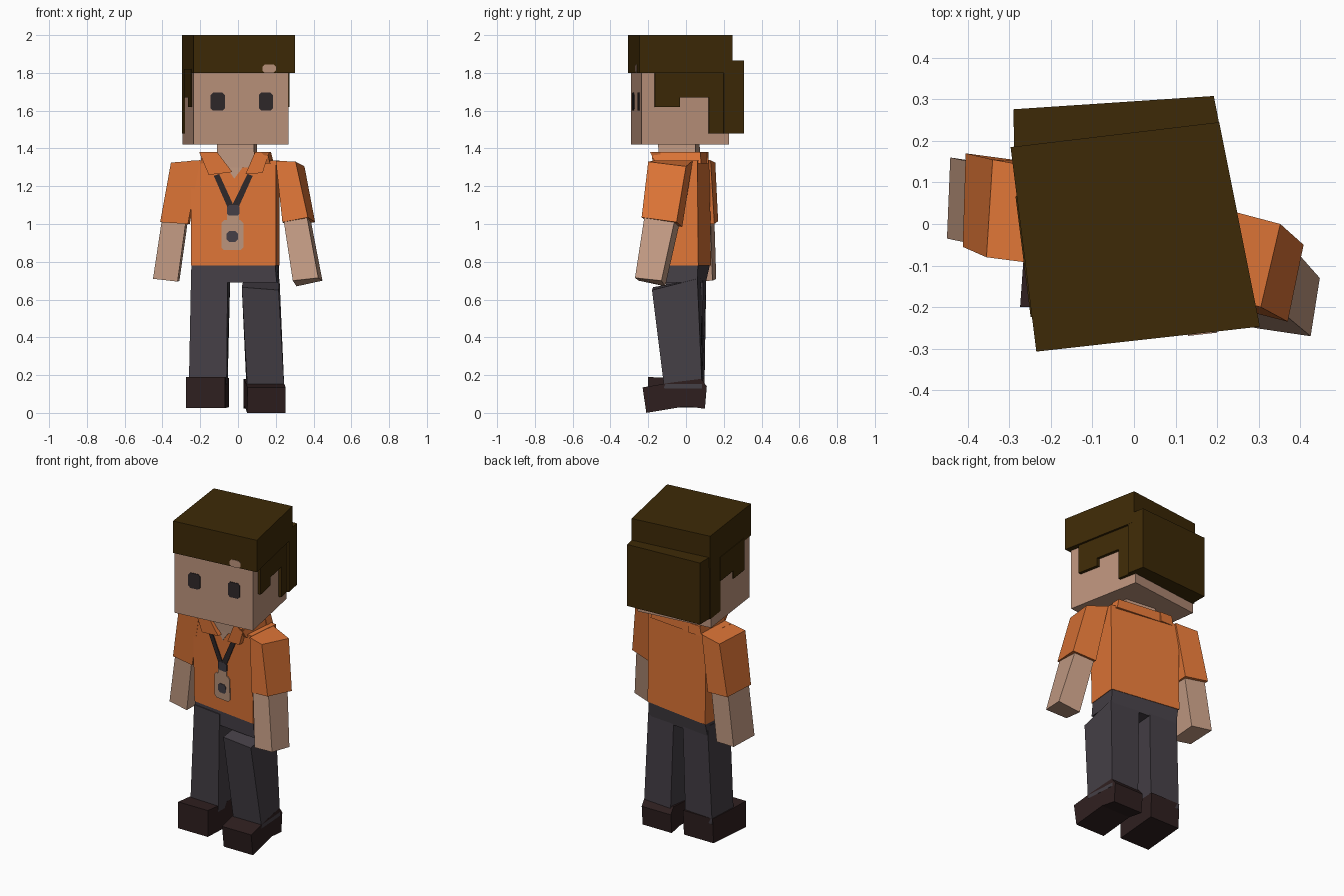
import bpy, bmesh
from mathutils import Vector


def mat(name, rgb):
    m = bpy.data.materials.new(name)
    m.diffuse_color = (*rgb, 1)
    return m


SKIN = mat("skin", (0.50, 0.29, 0.20))
LIGHT_SKIN = mat("light_skin", (0.55, 0.33, 0.23))
HAIR = mat("dark_brown_hair", (0.048, 0.023, 0.002))
SHIRT = mat("orange_shirt", (0.74, 0.18, 0.038))
PANTS = mat("grey_trousers", (0.058, 0.049, 0.060))
SHOE = mat("dark_brown_shoe", (0.028, 0.014, 0.014))
DARK = mat("charcoal", (0.028, 0.021, 0.023))
BADGE = mat("tan_badge", (0.50, 0.30, 0.20))


def mesh(name, verts, faces, material):
    me = bpy.data.meshes.new(name)
    me.from_pydata([tuple(v) for v in verts], [], faces)
    me.materials.append(material)
    bm = bmesh.new()
    bm.from_mesh(me)
    bmesh.ops.recalc_face_normals(bm, faces=bm.faces)
    bm.to_mesh(me)
    bm.free()
    ob = bpy.data.objects.new(name, me)
    bpy.context.collection.objects.link(ob)
    return ob


def loft(name, bottom, top, material):
    """Solid between two matching rings."""
    n = len(bottom)
    faces = [tuple(reversed(range(n))), tuple(range(n, 2 * n))]
    faces += [(i, (i + 1) % n, n + (i + 1) % n, n + i) for i in range(n)]
    return mesh(name, list(bottom) + list(top), faces, material)


def ring(pts, z):
    return [(x, y, z) for x, y in pts]


def plate(name, pts, surface, material, lift=0.006):
    """Thin plate: (x, z) outline laid on a front surface y = surface(x, z)."""
    back = [(x, surface(x, z) + 0.002, z) for x, z in pts]
    front = [(x, surface(x, z) - lift, z) for x, z in pts]
    return loft(name, back, front, material)


def rect(x0, x1, z0, z1, c=0.0):
    """Rectangle with cut corners."""
    if c == 0:
        return [(x0, z0), (x1, z0), (x1, z1), (x0, z1)]
    return [(x0 + c, z0), (x1 - c, z0), (x1, z0 + c), (x1, z1 - c),
            (x1 - c, z1), (x0 + c, z1), (x0, z1 - c), (x0, z0 + c)]


# ---------- head, in the turned frame of the hair cap ----------
FL, FR, BR, BL = (Vector(p) for p in ((-0.235, -0.307), (0.303, -0.247),
                                      (0.205, 0.245), (-0.297, 0.185)))


def H(u, v, z):
    p = FL.lerp(FR, u).lerp(BL.lerp(BR, u), v)
    return (p.x, p.y, z)


def head_box(name, u0, u1, v0, v1, z0, z1, material):
    pts = [(u0, v0), (u1, v0), (u1, v1), (u0, v1)]
    return loft(name, [H(u, v, z0) for u, v in pts], [H(u, v, z1) for u, v in pts], material)


head_box("head", 0.004, 0.94, 0.03, 0.97, 1.42, 1.9, SKIN)
head_box("hair_cap", 0, 1, 0, 1, 1.80, 2.0, HAIR)
BACK_HAIR = [(-0.288, 0.15), (0.213, 0.20), (0.192, 0.308), (-0.29, 0.276)]
loft("hair_back", ring(BACK_HAIR, 1.48), ring(BACK_HAIR, 1.865), HAIR)
for side, u0, u1 in (("left", -0.006, 0.06), ("right", 0.90, 0.975)):
    head_box(side + "_sideburn", u0, u1, 0.17, 0.44, 1.62, 1.82, HAIR)
    head_box(side + "_hair_over_ear", u0, u1, 0.43, 0.76, 1.67, 1.82, HAIR)
    head_box(side + "_hair_behind_ear", max(u0, 0), u1, 0.75, 0.99, 1.48, 1.82, HAIR)


def face_y(v):
    a, b = Vector(H(0, v, 0)), Vector(H(1, v, 0))
    return lambda x, z: a.y + (x - a.x) / (b.x - a.x) * (b.y - a.y)


for name, x in (("left_eye", -0.107), ("right_eye", 0.148)):
    plate(name, rect(x - 0.038, x + 0.038, 1.60, 1.695, 0.013), face_y(0.03), DARK, 0.004)
plate("fringe_gap", rect(0.13, 0.20, 1.80, 1.845, 0.012), face_y(0), SKIN, 0.003)

# ---------- torso, turned the other way ----------
TORSO_LOW = [(-0.25, -0.075), (0.20, -0.135), (0.22, 0.065), (-0.225, 0.132)]
TORSO_TOP = [(-0.25, -0.09), (0.20, -0.15), (0.22, 0.06), (-0.225, 0.125)]
HIP_LOW = [(-0.247, -0.078), (0.205, -0.13), (0.217, 0.06), (-0.225, 0.105)]

loft("shirt_body", ring(TORSO_LOW, 0.78), ring(TORSO_TOP, 1.335), SHIRT)
loft("hips", ring(HIP_LOW, 0.69), ring([(x * 0.98, y * 0.97) for x, y in TORSO_LOW], 0.79), PANTS)


def chest_y(x, z):
    return -0.108 - 0.1333 * x - 0.027 * (z - 0.78)


loft("neck", ring([(-0.11, -0.12), (0.085, -0.14), (0.10, 0.05), (-0.10, 0.08)], 1.30),
     ring([(-0.11, -0.13), (0.085, -0.15), (0.10, 0.05), (-0.10, 0.07)], 1.45), LIGHT_SKIN)
plate("open_neck", [(-0.02, 1.24), (0.085, 1.38), (-0.11, 1.38)], chest_y, LIGHT_SKIN, 0.005)

# collar: sides and back round the neck, two flaps in front
loft("collar_left", ring([(-0.20, -0.10), (-0.11, -0.11), (-0.10, 0.12), (-0.19, 0.12)], 1.32),
     ring([(-0.19, -0.12), (-0.11, -0.13), (-0.10, 0.115), (-0.18, 0.12)], 1.38), SHIRT)
loft("collar_right", ring([(0.085, -0.14), (0.17, -0.16), (0.19, 0.08), (0.10, 0.08)], 1.32),
     ring([(0.085, -0.16), (0.155, -0.19), (0.175, 0.075), (0.10, 0.075)], 1.38), SHIRT)
loft("collar_back", ring([(-0.19, 0.06), (0.19, 0.02), (0.19, 0.08), (-0.19, 0.12)], 1.32),
     ring([(-0.18, 0.06), (0.175, 0.02), (0.175, 0.075), (-0.18, 0.12)], 1.38), SHIRT)
for name, pts in (("collar_flap_left", [(-0.155, 1.26), (-0.03, 1.275), (-0.11, 1.38), (-0.205, 1.38)]),
                  ("collar_flap_right", [(0.04, 1.265), (0.13, 1.27), (0.165, 1.38), (0.09, 1.38)])):
    back = [(x, chest_y(x, z) + 0.01, z) for x, z in pts]
    front = [(x, chest_y(x, z) - 0.035, z) for x, z in pts]
    loft(name, back, front, SHIRT)

# lanyard and badge
for name, pts in (("strap_left", [(-0.05, 1.075), (-0.02, 1.09), (-0.10, 1.265), (-0.128, 1.255)]),
                  ("strap_right", [(-0.035, 1.09), (-0.003, 1.075), (0.078, 1.255), (0.05, 1.265)])):
    plate(name, pts, chest_y, DARK)
plate("clasp", rect(-0.058, 0.008, 1.045, 1.10, 0.01), chest_y, PANTS, 0.007)
plate("badge", rect(-0.088, 0.028, 0.862, 1.02, 0.014), chest_y, BADGE)
plate("badge_tab", rect(-0.058, 0.004, 1.01, 1.05), chest_y, BADGE)
plate("badge_spot", rect(-0.06, 0.0, 0.905, 0.962, 0.013), chest_y, PANTS, 0.009)

# ---------- arms ----------
loft("right_sleeve",
     [(0.235, -0.20, 1.01), (0.37, -0.235, 1.035), (0.408, -0.05, 1.01), (0.265, -0.02, 0.985)],
     [(0.20, -0.17, 1.335), (0.305, -0.20, 1.33), (0.352, 0.0, 1.305), (0.22, 0.035, 1.335)], SHIRT)
loft("right_forearm",
     [(0.29, -0.25, 0.70), (0.425, -0.27, 0.715), (0.447, -0.13, 0.70), (0.31, -0.11, 0.67)],
     [(0.24, -0.195, 1.03), (0.365, -0.22, 1.04), (0.385, -0.06, 1.02), (0.265, -0.035, 1.0)], LIGHT_SKIN)
loft("left_sleeve",
     [(-0.412, -0.055, 1.01), (-0.265, -0.075, 1.0), (-0.255, 0.15, 1.0), (-0.405, 0.17, 1.015)],
     [(-0.355, -0.08, 1.325), (-0.20, -0.10, 1.338), (-0.20, 0.13, 1.338), (-0.34, 0.155, 1.325)], SHIRT)
loft("left_forearm",
     [(-0.45, -0.035, 0.71), (-0.32, -0.05, 0.695), (-0.31, 0.14, 0.70), (-0.442, 0.16, 0.71)],
     [(-0.402, -0.045, 1.03), (-0.275, -0.065, 1.02), (-0.265, 0.13, 1.02), (-0.395, 0.15, 1.03)], LIGHT_SKIN)

# ---------- legs and shoes ----------
loft("left_leg", ring([(-0.26, -0.10), (-0.06, -0.11), (-0.055, 0.085), (-0.25, 0.098)], 0.15),
     ring([(-0.248, -0.08), (-0.055, -0.105), (-0.04, 0.09), (-0.225, 0.108)], 0.76), PANTS)
loft("right_leg", ring([(0.05, -0.115), (0.245, -0.115), (0.232, 0.085), (0.045, 0.09)], 0.13),
     [(0.02, -0.175, 0.665), (0.215, -0.18, 0.65), (0.22, 0.06, 0.71), (0.03, 0.08, 0.71)], PANTS)


def shoe(name, x0, x1, skew, profile):
    """Side profile (y, z) stretched across the foot, turned by a sideways skew."""
    a = [(x0 - skew * y, y, z) for y, z in profile]
    b = [(x1 - skew * y, y, z) for y, z in profile]
    return loft(name, b, a, SHOE)


shoe("left_shoe", -0.26, -0.055, -0.07,
     [(-0.20, 0.025), (0.09, 0.03), (0.098, 0.185), (-0.09, 0.185), (-0.20, 0.19)])
shoe("right_shoe", 0.035, 0.237, 0.065,
     [(-0.21, 0.0), (0.0, 0.035), (0.10, 0.022), (0.11, 0.14),
      (0.08, 0.18), (-0.08, 0.16), (-0.23, 0.135)])
